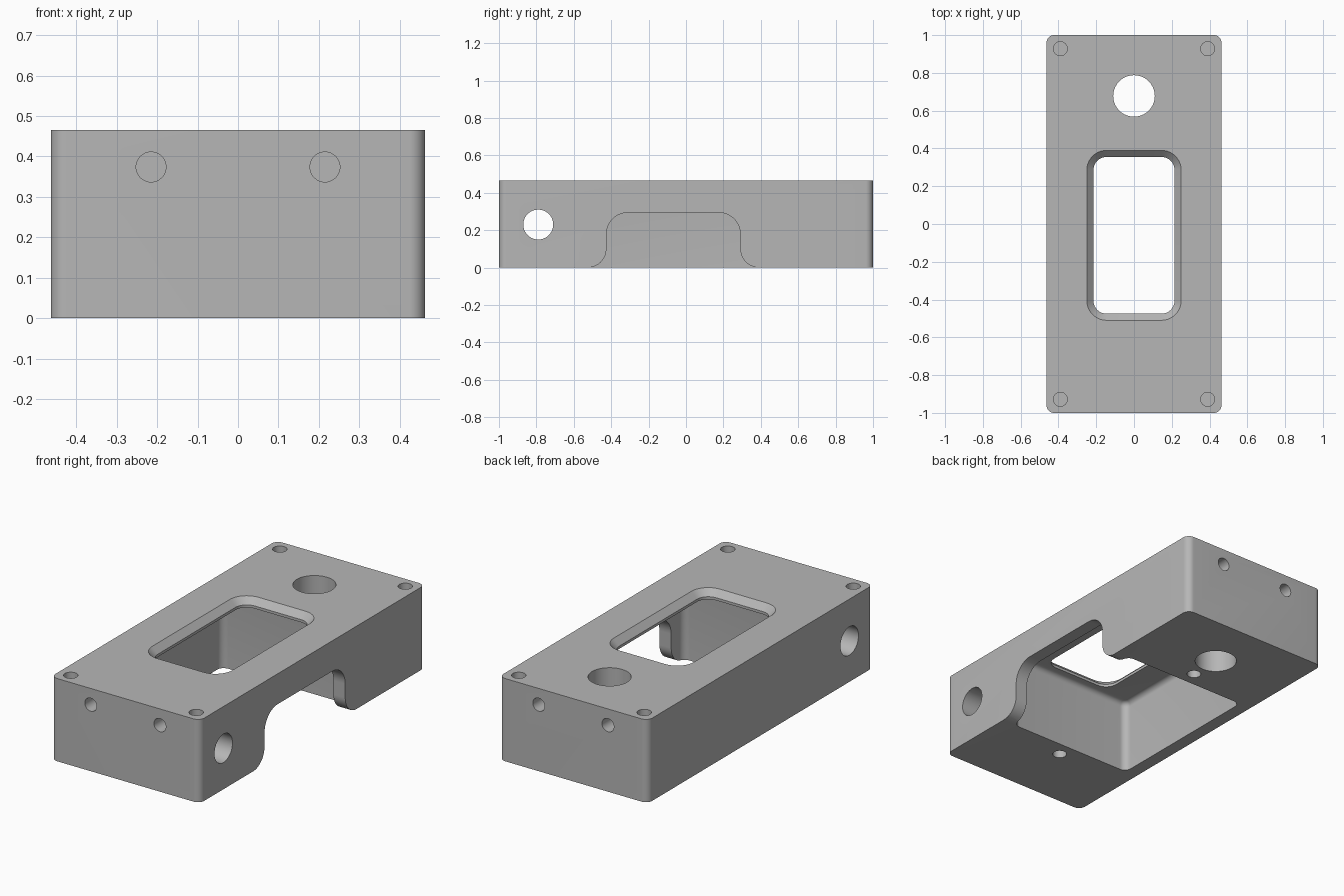
import bpy
import bmesh
from math import cos, sin, pi, radians
from mathutils import Matrix, Vector

cube = bpy.data.objects.get("Cube")
if cube:
    bpy.data.objects.remove(cube, do_unlink=True)

grey = bpy.data.materials.new("plain_grey")
grey.use_nodes = True
colour = (0.47, 0.47, 0.47, 1)
grey.diffuse_color = colour
grey.node_tree.nodes["Principled BSDF"].inputs["Base Color"].default_value = colour

HEIGHT = 0.465
HALF_X = 0.463
MID_Y = -0.06   # centre of the window and pocket


def arc(cx, cy, r, start, end, steps=10):
    """Points along an arc, angles in degrees."""
    angles = [radians(start + (end - start) * i / steps) for i in range(steps + 1)]
    return [(cx + r * cos(a), cy + r * sin(a)) for a in angles]


def rounded_rect(hx, hy, r, cy=0):
    pts = []
    for i, (sx, sy) in enumerate([(1, 1), (-1, 1), (-1, -1), (1, -1)]):
        pts += arc(sx * (hx - r), cy + sy * (hy - r), r, 90 * i, 90 * i + 90)
    return pts


def loft(name, rings):
    """Closed solid through (outline, height) rings with equal point counts."""
    bm = bmesh.new()
    loops = [[bm.verts.new((x, y, z)) for x, y in pts] for pts, z in rings]
    for low, high in zip(loops, loops[1:]):
        for i in range(len(low)):
            j = (i + 1) % len(low)
            bm.faces.new((low[i], low[j], high[j], high[i]))
    bm.faces.new(loops[0][::-1])
    bm.faces.new(loops[-1])
    bmesh.ops.recalc_face_normals(bm, faces=bm.faces)
    mesh = bpy.data.meshes.new(name)
    bm.to_mesh(mesh)
    bm.free()
    mesh.materials.append(grey)
    obj = bpy.data.objects.new(name, mesh)
    bpy.context.collection.objects.link(obj)
    return obj


def drill(name, centre, radius, length, axis):
    circle = arc(0, 0, radius, 0, 360, 40)[:-1]
    obj = loft(name, [(circle, -length / 2), (circle, length / 2)])
    turn = Vector((0, 0, 1)).rotation_difference(Vector(axis)).to_matrix().to_4x4()
    obj.data.transform(Matrix.Translation(centre) @ turn)
    return obj


# Main block with rounded upright corners
outline = rounded_rect(HALF_X, 1, 0.04)
block = loft("housing_block", [(outline, 0), (outline, HEIGHT)])
cutters = []

# Underside pocket with a filleted ceiling
fillet, ceiling = 0.03, 0.415
rings = [(rounded_rect(0.39, 0.473, 0.04, MID_Y), -0.1)]
for off, z in arc(0, ceiling - fillet, fillet, 0, 90, 6):
    inset = fillet - off
    rings.append((rounded_rect(0.39 - inset, 0.473 - inset, 0.04 - inset, MID_Y), z))
cutters.append(loft("pocket_cutter", rings))

# Window through the top, chamfered around its upper rim
inner = rounded_rect(0.215, 0.415, 0.07, MID_Y)
outer = rounded_rect(0.26, 0.46, 0.115, MID_Y)
cutters.append(loft("window_cutter", [(inner, 0.3), (inner, 0.43), (outer, 0.475)]))

# Side notch: rounded top corners and flared feet
half, top, r, flare = 0.358, 0.294, 0.115, 0.1
right = [(half + flare, -0.05)]
right += arc(half + flare, flare, flare, 270, 180)
right += arc(half - r, top - r, r, 0, 90)
profile = right + [(-y, z) for y, z in reversed(right)]
notch = loft("notch_cutter", [(profile, 0.38), (profile, 0.6)])
# Outline axes become y and z, height becomes x
notch.data.transform(Matrix(((0, 0, 1, 0), (1, 0, 0, -0.0675), (0, 1, 0, 0), (0, 0, 0, 1))))
cutters.append(notch)

# Through holes
cutters.append(drill("post_hole_cutter", (0, 0.678, 0.2), 0.11, 1, (0, 0, 1)))
cutters.append(drill("cross_hole_cutter", (0, -0.79, 0.23), 0.08, 1.2, (1, 0, 0)))

# Blind screw holes in the top, the two ends and the underside
screw = 0.037
for s in (-1, 1):
    for t in (-1, 1):
        cutters.append(drill("corner_screw_cutter", (s * 0.39, t * 0.928, HEIGHT), screw, 0.4, (0, 0, 1)))
        cutters.append(drill("end_screw_cutter", (s * 0.215, t, 0.374), screw, 0.4, (0, 1, 0)))
    cutters.append(drill("bottom_screw_cutter", (0, MID_Y + s * 0.557, 0), screw, 0.3, (0, 0, 1)))

# Cut everything out of the block
bpy.context.view_layer.objects.active = block
for cutter in cutters:
    cutter.hide_render = True
    mod = block.modifiers.new("cut", "BOOLEAN")
    mod.operation = "DIFFERENCE"
    mod.solver = "EXACT"
    mod.object = cutter
    bpy.ops.object.modifier_apply(modifier=mod.name)
    bpy.data.objects.remove(cutter, do_unlink=True)

bpy.ops.object.select_all(action="DESELECT")
block.select_set(True)
bpy.ops.object.shade_smooth_by_angle(angle=radians(30))
